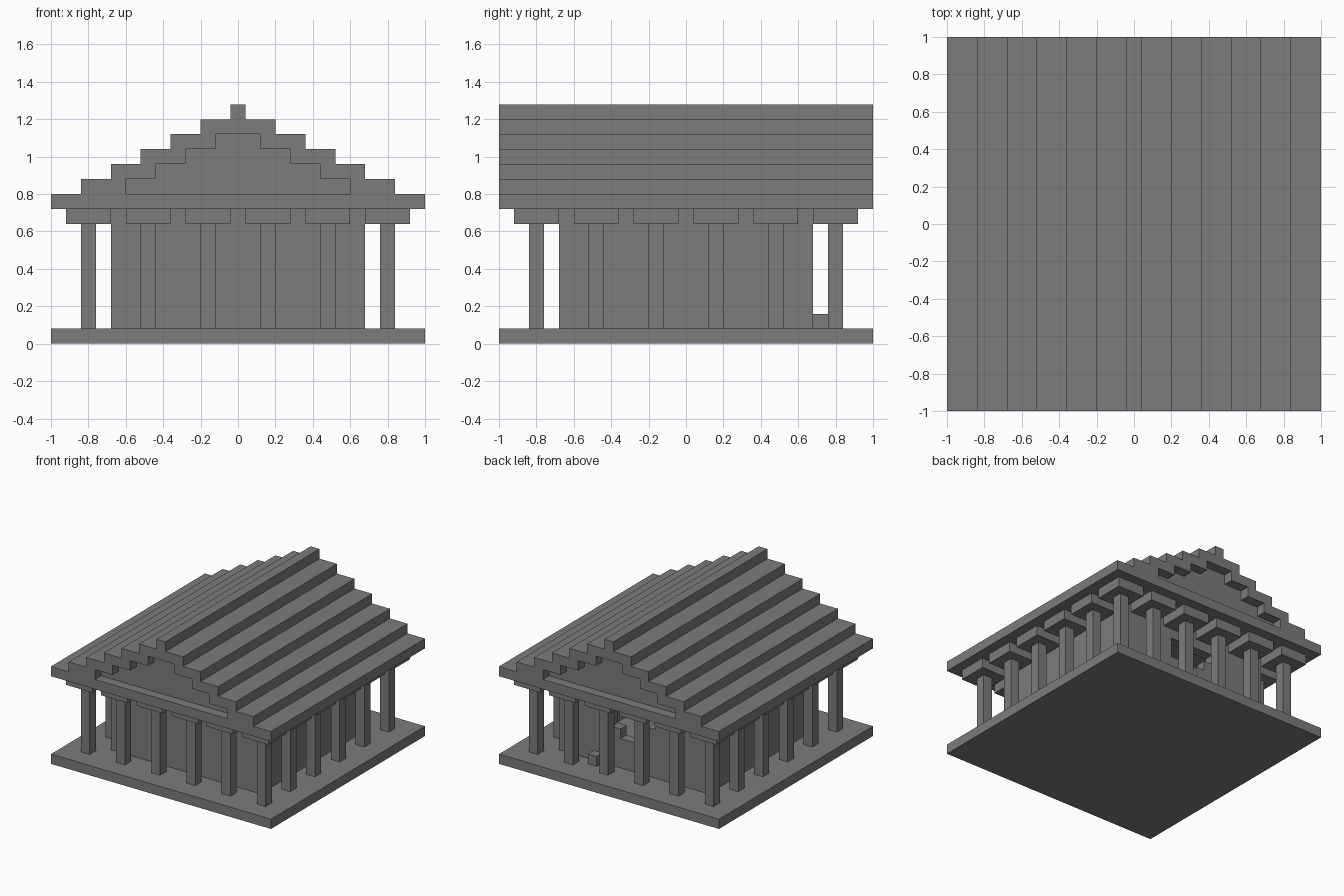
import bpy, bmesh

if "Cube" in bpy.data.objects:
    bpy.data.objects.remove(bpy.data.objects["Cube"], do_unlink=True)

U = 0.08  # one block

stone = bpy.data.materials.new("grey stone")
stone.use_nodes = True
grey = (0.2, 0.2, 0.2, 1)
stone.diffuse_color = grey
stone.node_tree.nodes["Principled BSDF"].inputs["Base Color"].default_value = grey


def prism(name, outline, y0, y1, helper=False):
    """Extrude an x-z outline, measured in blocks, from y0 to y1."""
    bm = bmesh.new()
    face = bm.faces.new([bm.verts.new((x * U, y0 * U, z * U)) for x, z in outline])
    moved = bmesh.ops.extrude_face_region(bm, geom=[face])["geom"]
    bmesh.ops.translate(bm, vec=(0, (y1 - y0) * U, 0),
                        verts=[v for v in moved if isinstance(v, bmesh.types.BMVert)])
    bmesh.ops.recalc_face_normals(bm, faces=bm.faces)
    mesh = bpy.data.meshes.new(name)
    bm.to_mesh(mesh)
    bm.free()
    mesh.materials.append(stone)
    obj = bpy.data.objects.new(name, mesh)
    bpy.context.collection.objects.link(obj)
    obj.hide_render = helper
    obj.hide_viewport = helper
    return obj


def box(name, x, y, z, helper=False):
    return prism(name, [(x[0], z[0]), (x[1], z[0]), (x[1], z[1]), (x[0], z[1])], *y, helper)


def cut(obj, cutter):
    mod = obj.modifiers.new(cutter.name, "BOOLEAN")
    mod.operation = "DIFFERENCE"
    mod.solver = "EXACT"
    mod.object = cutter


def stepped_gable(widths, z):
    """Symmetric staircase outline, one block high per half width."""
    right = []
    for i, w in enumerate(widths):
        right += [(w, z + i), (w, z + i + 1)]
    return right + [(-x, h) for x, h in reversed(right)]


# Base slab
box("base_slab", (-12.5, 12.5), (-12.5, 12.5), (0, 1))

# Hollow inner hall with a ragged breach in its back wall
hall = box("hall_walls", (-8.5, 8.5), (-8.5, 8.5), (1, 9))
cut(hall, box("hall_hollow_cutter", (-7.5, 7.5), (-7.5, 7.5), (0, 10), True))
breach = [(-2.5, 7), (-2.5, 6), (-1.5, 6), (-1.5, 5), (-0.5, 5), (-0.5, 4),
          (1.5, 4), (1.5, 5), (2.5, 5), (2.5, 7)]
cut(hall, prism("breach_cutter", breach, 7, 9.5, True))
box("fallen_block", (3.5, 4.5), (8.5, 9.5), (1, 2))

# Colonnade with square capitals around the hall
spots = range(-10, 11, 4)
for x in spots:
    for y in spots:
        if max(abs(x), abs(y)) == 10:
            box("column", (x - .5, x + .5), (y - .5, y + .5), (1, 8))
            box("capital", (x - 1.5, x + 1.5), (y - 1.5, y + 1.5), (8, 9))

# Stepped roof with a recessed pediment at each end
roof = prism("stepped_roof", stepped_gable([12.5 - 2 * i for i in range(6)] + [.5], 9), -12.5, 12.5)
recess = stepped_gable([7.5, 5.5, 3.5, 1.5], 10)
cut(roof, prism("front_pediment_cutter", recess, -13.5, -11.5, True))
cut(roof, prism("back_pediment_cutter", recess, 11.5, 13.5, True))
